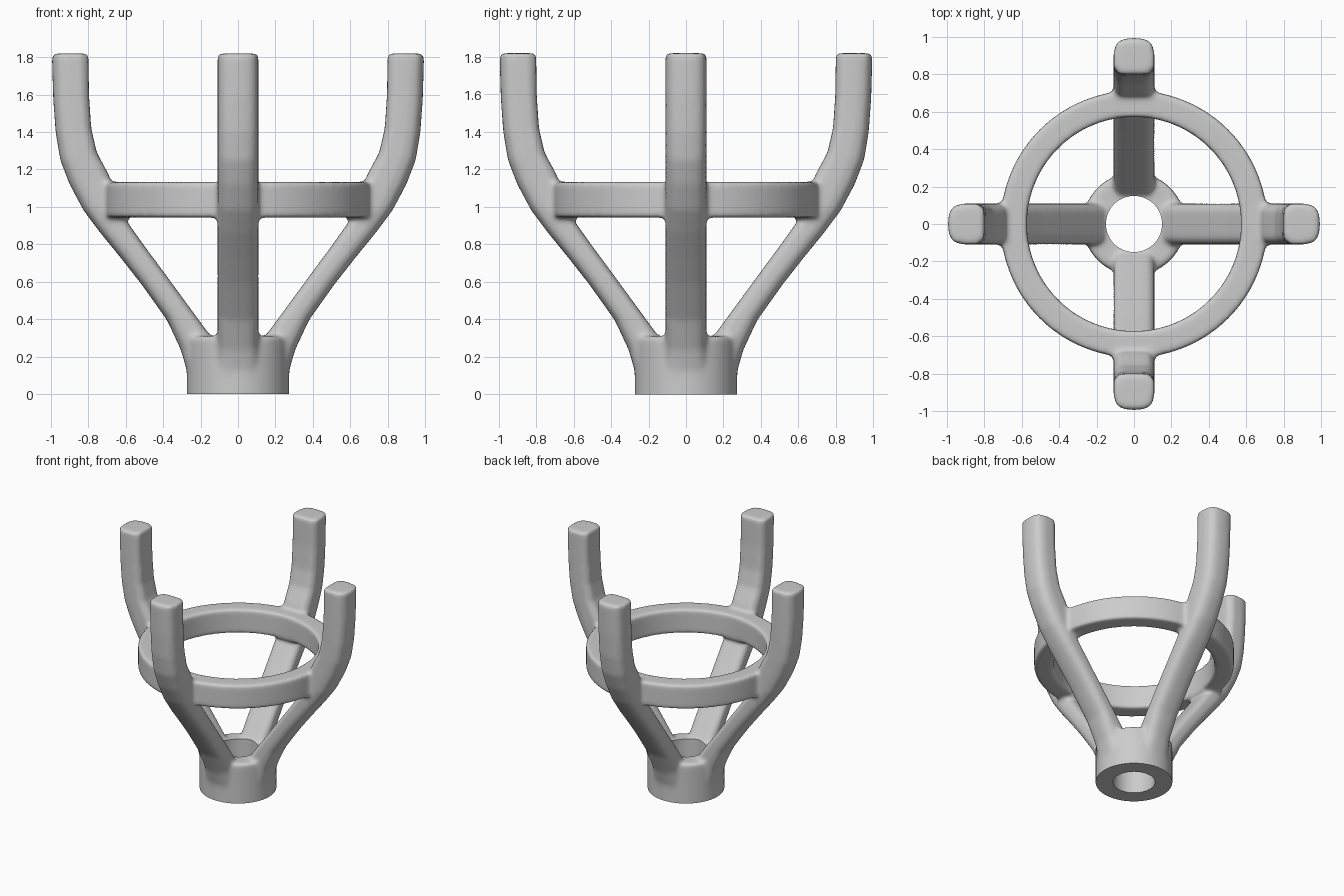
import bpy, bmesh
from math import cos, sin, pi
from mathutils import Matrix

if "Cube" in bpy.data.objects:
    bpy.data.objects.remove(bpy.data.objects["Cube"])

bm = bmesh.new()


def loft(sections, matrix, cap):
    """Skin a list of closed sections; cap the ends or close the loop."""
    rows = [[bm.verts.new(matrix @ Matrix.Translation(p).to_translation()) for p in s]
            for s in sections]
    n = len(rows[0])
    pairs = list(zip(rows, rows[1:])) + ([] if cap else [(rows[-1], rows[0])])
    for a, b in pairs:
        for i in range(n):
            j = (i + 1) % n
            bm.faces.new((a[i], a[j], b[j], b[i]))
    if cap:
        bm.faces.new(rows[0][::-1])
        bm.faces.new(rows[-1])


# Prongs: inner x, z and outer x, z up the curved arm
arm = [(.17, .04, .265, .04), (.16, .17, .275, .13), (.14, .30, .305, .235),
       (.25, .45, .38, .395), (.40, .655, .515, .585), (.50, .79, .625, .725),
       (.60, .93, .735, .86), (.65, 1.04, .825, .98), (.69, 1.17, .90, 1.12),
       (.755, 1.29, .95, 1.25), (.785, 1.42, .975, 1.40),
       (.797, 1.60, .988, 1.58), (.80, 1.82, .995, 1.82)]
half = [(0, .08), (.18, .108), (.6, .109), (.82, .098), (.95, .07), (1, .03)]
outline = half + [(u, -y) for u, y in reversed(half)]
sections = [[(a + (c - a) * u, y, b + (d - b) * u) for u, y in outline]
            for a, b, c, d in arm]
for k in range(4):
    loft(sections, Matrix.Rotation(k * pi / 2, 4, 'Z'), True)

# Gallery ring
N = 96
ring = [(.573, .943), (.713, .943), (.713, 1.133), (.573, 1.133)]
loft([[(r * cos(2 * pi * i / N), r * sin(2 * pi * i / N), z) for r, z in ring]
      for i in range(N)], Matrix.Identity(4), False)

# Base hub, run below the ground so the trimmed foot stays crisp
bmesh.ops.create_cone(bm, cap_ends=True, segments=64, radius1=.274, radius2=.274,
                      depth=.41, matrix=Matrix.Translation((0, 0, .105)))
bmesh.ops.recalc_face_normals(bm, faces=bm.faces)
mesh = bpy.data.meshes.new("prong_setting")
bm.to_mesh(mesh)
bm.free()
setting = bpy.data.objects.new("prong_setting", mesh)
bpy.context.collection.objects.link(setting)

# Fuse all parts and soften the joints
m = setting.modifiers.new("fuse", 'REMESH')
m.mode = 'VOXEL'
m.voxel_size = .012
m = setting.modifiers.new("soften", 'SMOOTH')
m.factor = .5
m.iterations = 18

# Trim the foot flat and bore the hub
bpy.ops.mesh.primitive_cube_add(size=1, location=(0, 0, -.5))
foot_cutter = bpy.context.object
foot_cutter.name = "foot_cutter"
bpy.ops.mesh.primitive_cylinder_add(vertices=64, radius=.15, depth=1, location=(0, 0, .3))
bore_cutter = bpy.context.object
bore_cutter.name = "bore_cutter"
for cutter in (foot_cutter, bore_cutter):
    cutter.hide_render = True
    m = setting.modifiers.new(cutter.name, 'BOOLEAN')
    m.operation = 'DIFFERENCE'
    m.solver = 'EXACT'
    m.object = cutter

# Bake the modifiers and smooth the shading
bpy.ops.object.select_all(action='DESELECT')
setting.select_set(True)
bpy.context.view_layer.objects.active = setting
for name in [m.name for m in setting.modifiers]:
    bpy.ops.object.modifier_apply(modifier=name)
for cutter in (foot_cutter, bore_cutter):
    bpy.data.objects.remove(cutter)
bpy.ops.object.shade_smooth_by_angle(angle=.7)
